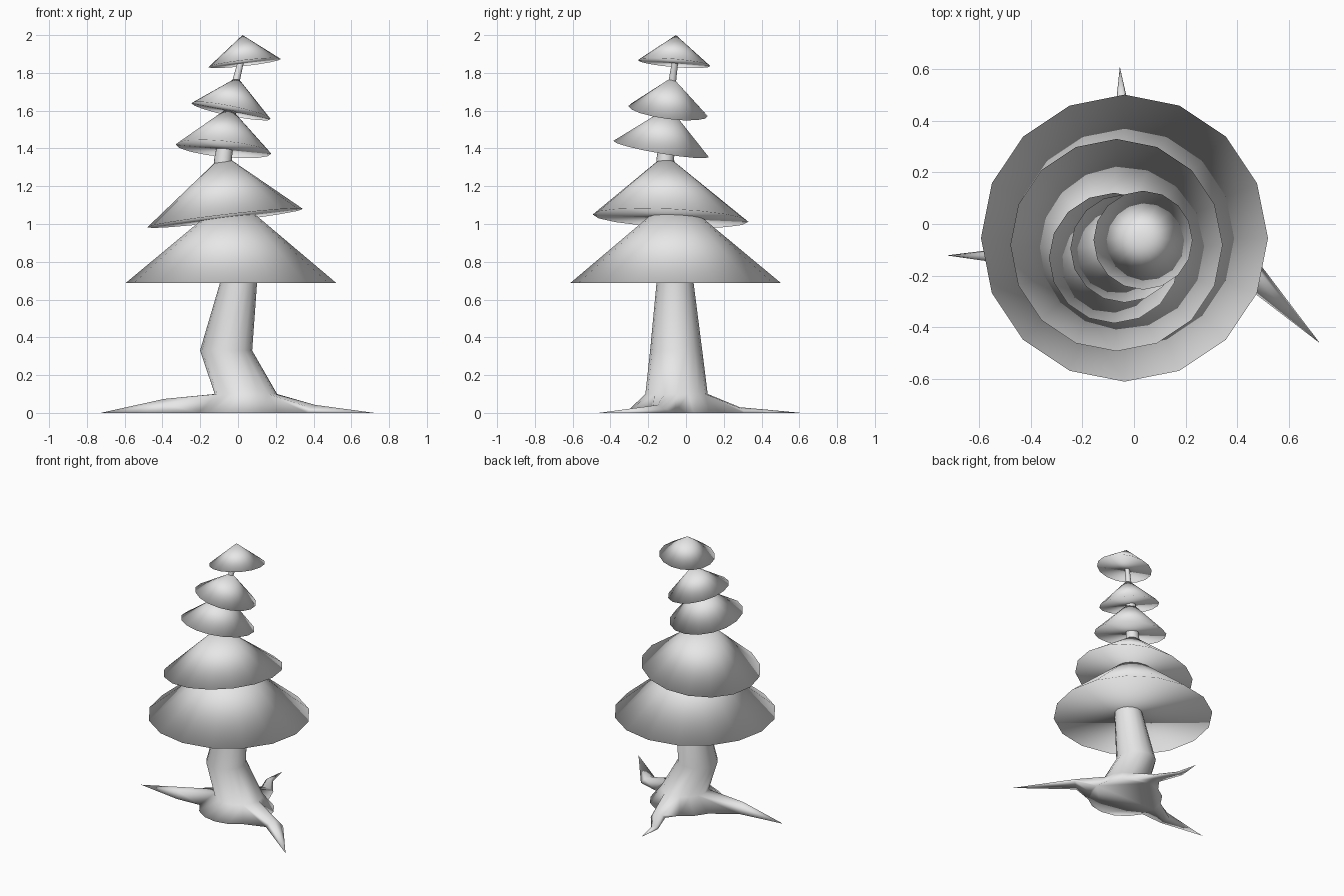
import bpy, bmesh, math
from mathutils import Vector

cube = bpy.data.objects.get("Cube")
if cube:
    bpy.data.objects.remove(cube)

grey = bpy.data.materials.new("light_grey")
grey.use_nodes = True
grey.diffuse_color = (0.8, 0.8, 0.8, 1)
grey.node_tree.nodes["Principled BSDF"].inputs["Base Color"].default_value = (0.8, 0.8, 0.8, 1)

SIDES = 16


def ring(bm, x, y, z, r, slope_x=0, slope_y=0):
    """Level or tilted circle of vertices."""
    row = []
    for i in range(SIDES):
        a = 2 * math.pi * i / SIDES
        dx, dy = r * math.cos(a), r * math.sin(a)
        row.append(bm.verts.new((x + dx, y + dy, z + slope_x * dx + slope_y * dy)))
    return row


def bridge(bm, low, high):
    """Quads between two loops of equal length."""
    n = len(low)
    return [bm.faces.new((low[i], low[(i + 1) % n], high[(i + 1) % n], high[i]))
            for i in range(n)]


def close_to_point(bm, row, tip):
    """Triangle fan from a loop to a point."""
    point = bm.verts.new(tip)
    for i in range(len(row)):
        bm.faces.new((row[i], row[(i + 1) % len(row)], point))


def finish(name, bm):
    """Turn the mesh into a fully smooth grey object."""
    mesh = bpy.data.meshes.new(name)
    bm.to_mesh(mesh)
    bm.free()
    mesh.materials.append(grey)
    mesh.shade_smooth()
    bpy.context.collection.objects.link(bpy.data.objects.new(name, mesh))


# Crooked trunk, flared at the ground and thin at the crown
bm = bmesh.new()
trunk = [(0.03, -0.06, 0, 0.26), (0.042, -0.05, 0.1, 0.165),
         (-0.063, -0.052, 0.33, 0.138), (0.003, -0.058, 0.69, 0.098),
         (-0.03, -0.09, 1.05, 0.075), (-0.08, -0.11, 1.34, 0.047),
         (-0.042, -0.085, 1.6, 0.034), (-0.01, -0.072, 1.76, 0.02),
         (0.02, -0.055, 1.88, 0.016)]
rows = [ring(bm, *t) for t in trunk]
bands = [bridge(bm, a, b) for a, b in zip(rows, rows[1:])]
bm.faces.new(rows[0][::-1])


def root(column, stations, tip):
    """Pull two faces of the flare out into a root; stations are x, y, half width, height."""
    bmesh.ops.delete(bm, geom=[bands[0][column - 1], bands[0][column]], context="FACES_ONLY")
    cols = [column - 1, column, (column + 1) % SIDES]
    loop = [rows[0][c] for c in cols] + [rows[1][c] for c in reversed(cols)]
    spots = [Vector((s[0], s[1], 0)) for s in stations] + [Vector(tip)]
    for k, (x, y, width, height) in enumerate(stations):
        d = (spots[k + 1] - spots[k]).normalized()
        side = Vector((-d.y, d.x, 0)) * width
        profile = [(-1, 0), (0, 0), (1, 0), (0.6, 0.65), (0, 1), (-0.6, 0.65)]
        section = [bm.verts.new(spots[k] + side * u + Vector((0, 0, height * v)))
                   for u, v in profile]
        bridge(bm, loop, section)
        loop = section
    close_to_point(bm, loop, tip)


# Three roots creeping along the ground
root(8, [(-0.39, -0.125, 0.045, 0.074)], (-0.727, -0.122, 0))
root(15, [(0.41, -0.15, 0.06, 0.042)], (0.722, -0.463, 0))
root(4, [(0.035, 0.285, 0.05, 0.03), (-0.045, 0.44, 0.028, 0.016)], (-0.055, 0.61, 0))
finish("trunk_and_roots", bm)

# Foliage: tilted solid cones given as rim and apex
tiers = [((-0.037, -0.055, 0.688, 0.557), (-0.033, -0.06, 1.155)),
         ((-0.068, -0.082, 1.031, 0.412, 0.118, -0.046), (-0.078, -0.109, 1.368)),
         ((-0.077, -0.132, 1.397, 0.253, -0.095, -0.169), (-0.045, -0.09, 1.62)),
         ((-0.037, -0.095, 1.598, 0.21, -0.2, -0.127), (-0.003, -0.073, 1.777)),
         ((0.035, -0.063, 1.852, 0.192, 0.113, -0.083), (0.024, -0.053, 2))]
for k, (rim, apex) in enumerate(tiers):
    bm = bmesh.new()
    edge = ring(bm, *rim)
    bm.faces.new(edge[::-1])
    close_to_point(bm, edge, apex)
    finish(f"foliage_tier_{k + 1}", bm)
